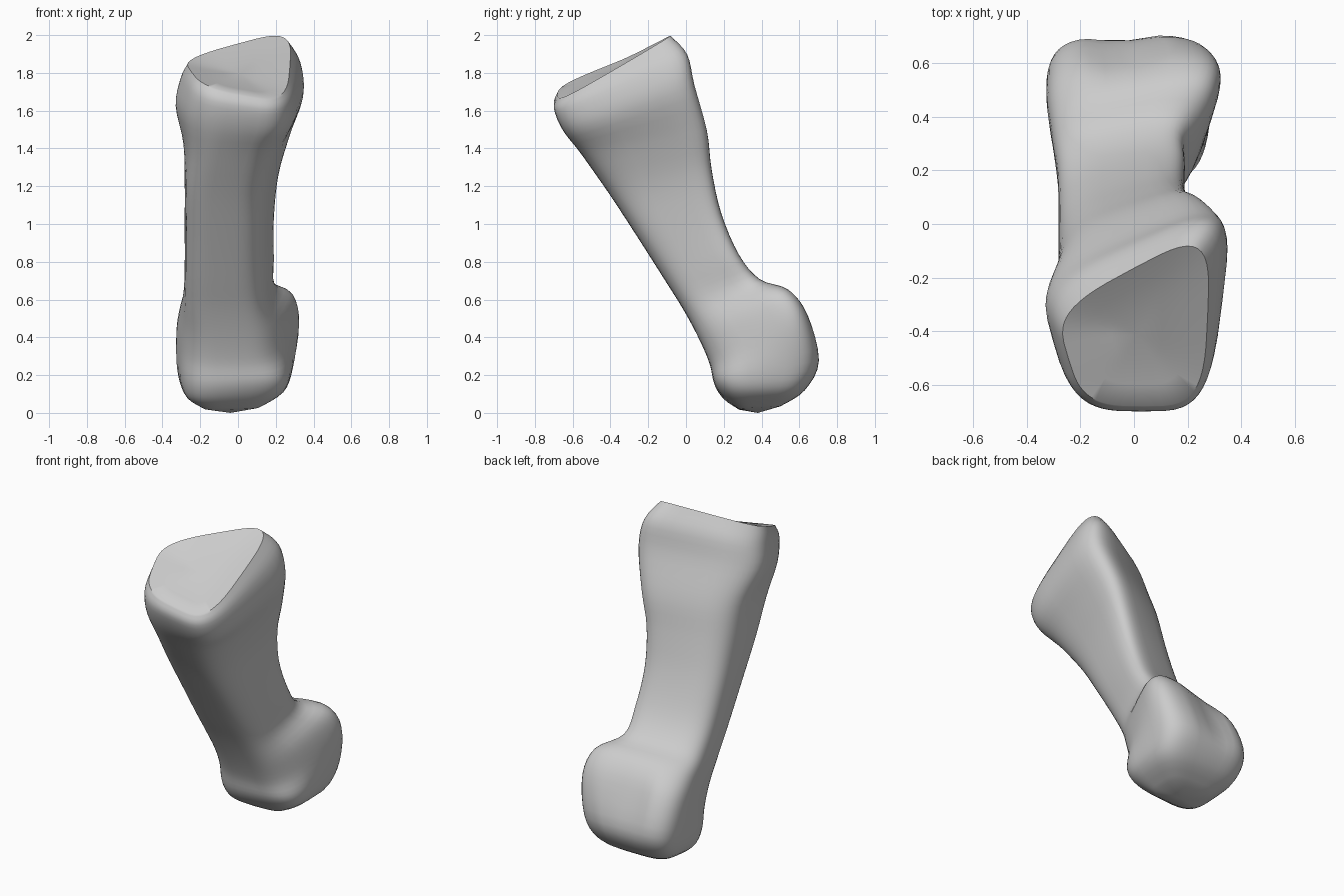
import bpy, bmesh, math
from mathutils import Vector

if "Cube" in bpy.data.objects:
    bpy.data.objects.remove(bpy.data.objects["Cube"])

# Cross-sections down the bone: front (y, z), back (y, z),
# x left/right at the front, x left/right at the back, back-left skew, front roll
SECTIONS = [
    (-0.68, 1.69, -0.01, 2.035, -0.19, 0.26, -0.30, 0.29, 0.47, 0.18),
    (-0.70, 1.625, 0.085, 1.93, -0.22, 0.28, -0.34, 0.36, 0.42, 0.15),
    (-0.65, 1.50, 0.12, 1.76, -0.24, 0.27, -0.37, 0.38, 0.40, 0.10),
    (-0.54, 1.35, 0.17, 1.51, -0.25, 0.19, -0.31, 0.31, 0.32, 0.00),
    (-0.40, 1.15, 0.18, 1.30, -0.27, 0.13, -0.29, 0.25, 0.28, 0.00),
    (-0.25, 0.92, 0.22, 1.07, -0.27, 0.12, -0.29, 0.22, 0.26, 0.00),
    (-0.11, 0.70, 0.31, 0.85, -0.27, 0.12, -0.29, 0.22, 0.26, 0.00),
    (-0.01, 0.54, 0.42, 0.72, -0.27, 0.14, -0.30, 0.22, 0.24, 0.00),
    (0.07, 0.39, 0.575, 0.67, -0.27, 0.18, -0.33, 0.34, 0.22, 0.00),
    (0.125, 0.26, 0.665, 0.53, -0.28, 0.21, -0.35, 0.37, 0.12, 0.00),
    (0.15, 0.155, 0.71, 0.28, -0.29, 0.26, -0.34, 0.31, 0.02, -0.06),
    (0.20, 0.08, 0.63, 0.12, -0.26, 0.23, -0.29, 0.25, 0.00, -0.08),
    (0.28, 0.02, 0.50, 0.035, -0.18, 0.11, -0.18, 0.11, 0.00, -0.03),
]
N, STEPS, POWER = 48, 4, 0.54


def catmull(a, b, c, d, t):
    return [0.5 * (2 * q + (r - p) * t + (2 * p - 5 * q + 4 * r - s) * t * t
                   + (3 * q - p - 3 * r + s) * t ** 3) for p, q, r, s in zip(a, b, c, d)]


def ring_points(s, k):
    """Rounded box cross-section; k is the position along the bone."""
    fy, fz, by, bz, lf, rf, lb, rb, skew, roll = s
    groove = 0.08 * math.exp(-((k - 9.3) / 0.9) ** 2)
    pts = []
    for i in range(N):
        a = 2 * math.pi * i / N
        u = math.copysign(abs(math.cos(a)) ** POWER, math.cos(a))
        v = math.copysign(abs(math.sin(a)) ** POWER, math.sin(a))
        t, h = (v + 1) / 2, (u + 1) / 2
        left, right = lf + (lb - lf) * t, rf + (rb - rf) * t
        x = left + (right - left) * h
        w = t - skew * t * (1 - h)
        if v > 0:
            w -= groove * v * math.exp(-((x + 0.06) / 0.09) ** 2)
        pts.append(Vector((x, fy + (by - fy) * w, fz + (bz - fz) * w - roll * x * (1 - t))))
    return pts


# Loft the sections
bm = bmesh.new()
rings, last = [], len(SECTIONS) - 1
for j in range(last):
    ctrl = [SECTIONS[min(max(j + o, 0), last)] for o in (-1, 0, 1, 2)]
    for q in range(STEPS):
        rings.append(ring_points(catmull(*ctrl, q / STEPS), j + q / STEPS))
rings.append(ring_points(SECTIONS[-1], last))

# Dished joint face on top, domed cap below
top_mid = sum(rings[0], Vector()) / N
dip = Vector((0, 0.01, -0.025))
inner = [[top_mid + (p - top_mid) * f + dip * (1 - f * f) for p in rings[0]] for f in (0.35, 0.7)]
rings = inner + rings
loops = [[bm.verts.new(p) for p in r] for r in rings]
for a, b in zip(loops, loops[1:]):
    for i in range(N):
        n = (i + 1) % N
        bm.faces.new((a[i], b[i], b[n], a[n]))
for loop, mid in ((loops[0], top_mid + dip), (loops[-1], Vector((-0.04, 0.38, 0.0)))):
    c = bm.verts.new(mid)
    for i in range(N):
        bm.faces.new((loop[i], loop[(i + 1) % N], c))
bmesh.ops.recalc_face_normals(bm, faces=bm.faces)

mesh = bpy.data.meshes.new("toe_bone")
bm.to_mesh(mesh)
bm.free()
bone = bpy.data.objects.new("toe_bone", mesh)
bpy.context.collection.objects.link(bone)
bpy.context.view_layer.objects.active = bone
bone.select_set(True)
bpy.ops.object.shade_smooth_by_angle(angle=math.radians(50))
